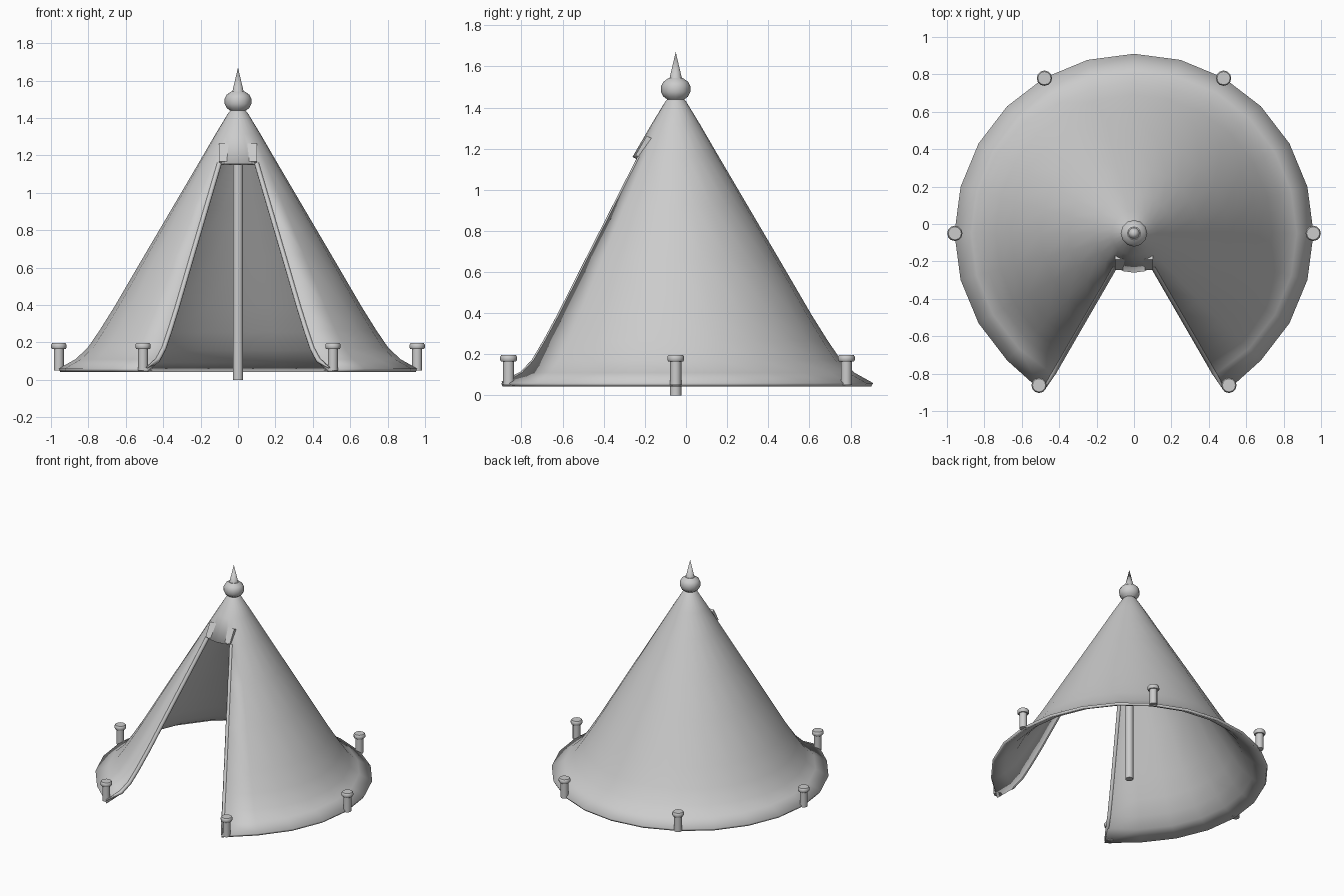
import bpy, bmesh, math
from mathutils import Vector

if "Cube" in bpy.data.objects:
    bpy.data.objects.remove(bpy.data.objects["Cube"])

CY = -0.05  # tent axis position in y
PROFILE = [(0.02, 1.46), (0.05, 1.43), (0.12, 1.315), (0.21, 1.16), (0.35, 0.922),
           (0.50, 0.667), (0.66, 0.393), (0.74, 0.265), (0.805, 0.17), (0.87, 0.11), (0.96, 0.06)]
OPEN_ROW = 3
SEG = 24


def polar(r, deg, z):
    a = math.radians(deg)
    return Vector((r * math.cos(a), CY + r * math.sin(a), z))


def finish(name, bm, angle=35):
    bmesh.ops.recalc_face_normals(bm, faces=bm.faces)
    me = bpy.data.meshes.new(name)
    bm.to_mesh(me)
    bm.free()
    ob = bpy.data.objects.new(name, me)
    bpy.context.collection.objects.link(ob)
    bpy.ops.object.select_all(action='DESELECT')
    ob.select_set(True)
    bpy.context.view_layer.objects.active = ob
    bpy.ops.object.shade_smooth_by_angle(angle=math.radians(angle))
    return ob


def lathe(name, profile, center, sides, angle=35):
    bm = bmesh.new()
    rings = [[bm.verts.new((center[0] + r * math.cos(2 * math.pi * i / sides),
                            center[1] + r * math.sin(2 * math.pi * i / sides), z))
              for i in range(sides)] for r, z in profile]
    for a, b in zip(rings, rings[1:]):
        for i in range(sides):
            j = (i + 1) % sides
            bm.faces.new((a[i], a[j], b[j], b[i]))
    bm.faces.new(rings[0])
    bm.faces.new(rings[-1])
    bmesh.ops.remove_doubles(bm, verts=bm.verts, dist=1e-5)
    return finish(name, bm, angle)


# canvas: conical shell with a 60 degree doorway at the front
bm = bmesh.new()
rows = [[bm.verts.new(polar(r, 360 * i / SEG, z)) for i in range(SEG)] for r, z in PROFILE]
for k in range(len(rows) - 1):
    for i in range(SEG):
        if k >= OPEN_ROW and 16 <= i < 20:
            continue
        j = (i + 1) % SEG
        bm.faces.new((rows[k][i], rows[k + 1][i], rows[k + 1][j], rows[k][j]))
for i in (16, 20):  # corners pulled out at the ground
    rows[-1][i].co = polar(0.98, i * 15, 0.06)
bmesh.ops.delete(bm, geom=[v for v in bm.verts if not v.link_faces], context='VERTS')
canvas = finish("canvas", bm, 50)
solid = canvas.modifiers.new("thickness", 'SOLIDIFY')
solid.thickness = 0.02
solid.offset = -1

# door hems: rolled edges down both sides of the doorway
for side, deg in (("left", 240), ("right", 300)):
    cu = bpy.data.curves.new(side + "_door_hem", 'CURVE')
    cu.dimensions = '3D'
    cu.bevel_depth = 0.014
    cu.bevel_resolution = 1
    cu.use_fill_caps = True
    pts = [polar(r - 0.01, deg, z - 0.005) for r, z in PROFILE[OPEN_ROW:-1]] + [polar(0.975, deg, 0.065)]
    sp = cu.splines.new('POLY')
    sp.points.add(len(pts) - 1)
    for p, co in zip(sp.points, pts):
        p.co = (*co, 1)
    sp.points[-1].radius = 0.3
    ob = bpy.data.objects.new(side + "_door_hem", cu)
    bpy.context.collection.objects.link(ob)

# patch over the doorway, lying on the slope
bpy.ops.mesh.primitive_cube_add(size=1, location=(0, -0.205, 1.208), rotation=(math.radians(-30), 0, 0))
patch = bpy.context.object
patch.name = "door_patch"
patch.scale = (0.205, 0.03, 0.11)

# centre pole and finial
lathe("centre_pole", [(0.028, 0), (0.028, 1.46)], (0, CY), 12)
lathe("finial_ball", [(0.035, 1.435), (0.06, 1.453), (0.071, 1.475), (0.071, 1.505),
                      (0.06, 1.525), (0.035, 1.543)], (0, CY), 12, 30)
lathe("finial_spike", [(0.033, 1.53), (0, 1.67)], (0, CY), 12)

# ground pegs
for n, deg in enumerate((-58, 0, 60, 120, 180, 238)):
    c = polar(0.958, deg, 0)
    lathe(f"peg_{n + 1}", [(0.027, 0.05), (0.027, 0.165), (0.036, 0.165), (0.041, 0.172),
                           (0.041, 0.188), (0.035, 0.197)], (c.x, c.y), 12)
